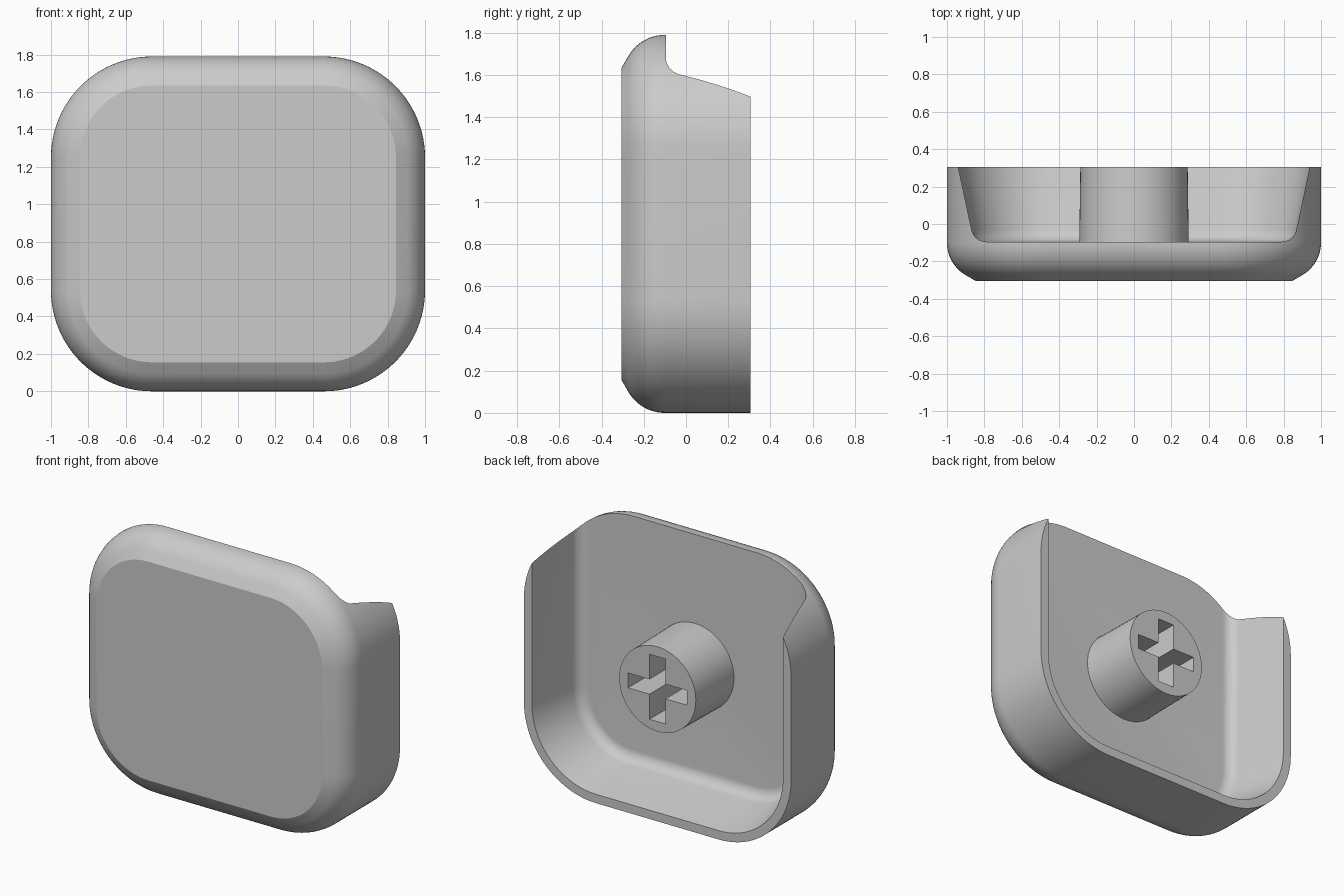
import bpy, bmesh, math
from mathutils import Matrix

if "Cube" in bpy.data.objects:
    bpy.data.objects.remove(bpy.data.objects["Cube"], do_unlink=True)

HEIGHT, RADIUS, HALF_X = 1.79, 0.54, 1.0
FRONT, BACK, FLOOR = -0.305, 0.305, -0.095
MID_Z = HEIGHT / 2
STEPS = 24

grey = bpy.data.materials.new("light_grey_plastic")
grey.use_nodes = True
colour = (0.6, 0.6, 0.6, 1)
grey.diffuse_color = colour
grey.node_tree.nodes["Principled BSDF"].inputs["Base Color"].default_value = colour


def make_object(name, bm):
    bmesh.ops.recalc_face_normals(bm, faces=bm.faces)
    mesh = bpy.data.meshes.new(name)
    bm.to_mesh(mesh)
    bm.free()
    mesh.materials.append(grey)
    obj = bpy.data.objects.new(name, mesh)
    bpy.context.collection.objects.link(obj)
    return obj


def outline(inset, open_top):
    """Rounded rectangle in x, z; an open top runs straight up past the shell."""
    r = RADIUS - inset
    cx = HALF_X - RADIUS
    corners = [(-cx, RADIUS, 180), (cx, RADIUS, 270)]
    if not open_top:
        corners += [(cx, HEIGHT - RADIUS, 0), (-cx, HEIGHT - RADIUS, 90)]
    points = []
    for x, z, start in corners:
        for i in range(STEPS + 1):
            a = math.radians(start + 90 * i / STEPS)
            points.append((x + r * math.cos(a), z + r * math.sin(a)))
    if open_top:
        points += [(cx + r, HEIGHT + 0.3), (-cx - r, HEIGHT + 0.3)]
    return points


def loft(name, profile, open_top=False):
    """Skin a solid through outlines given as (y, inset) pairs."""
    bm = bmesh.new()
    rings = [[bm.verts.new((x, y, z)) for x, z in outline(inset, open_top)]
             for y, inset in profile]
    for a, b in zip(rings, rings[1:]):
        for i in range(len(a)):
            j = (i + 1) % len(a)
            bm.faces.new((a[i], a[j], b[j], b[i]))
    bm.faces.new(rings[0])
    bm.faces.new(rings[-1])
    return make_object(name, bm)


def carve(obj, cutter):
    mod = obj.modifiers.new("carve", "BOOLEAN")
    mod.operation = "DIFFERENCE"
    mod.solver = "EXACT"
    mod.object = cutter
    bpy.context.view_layer.objects.active = obj
    bpy.ops.object.modifier_apply(modifier=mod.name)
    bpy.data.objects.remove(cutter, do_unlink=True)


def smooth(obj):
    bpy.ops.object.select_all(action="DESELECT")
    obj.select_set(True)
    bpy.context.view_layer.objects.active = obj
    bpy.ops.object.shade_smooth_by_angle(angle=math.radians(30))


# Shell: short chamfer, then an arc into the straight skirt
arc_r, sweep = 0.2, math.radians(58)
profile = [(FRONT, 0.155)]
for i in range(13):
    a = sweep * (1 - i / 12)
    profile.append((-0.1 - arc_r * math.sin(a), arc_r * (1 - math.cos(a))))
profile.append((BACK, 0))
shell = loft("cap_shell", profile)

# Hollow: filleted floor and drafted walls, open through the top wall
fillet = [(FLOOR, 0.21)]
for i in range(1, 9):
    a = math.radians(80 * i / 8)
    fillet.append((FLOOR + 0.08 * (1 - math.cos(a)), 0.21 - 0.08 * math.sin(a)))
fillet += [(BACK, 0.06), (BACK + 0.1, 0.04)]
carve(shell, loft("hollow_cutter", fillet, open_top=True))
smooth(shell)

# Mounting stem
bm = bmesh.new()
base = FLOOR - 0.04
bmesh.ops.create_cone(
    bm, cap_ends=True, segments=64, radius1=0.287, radius2=0.293, depth=BACK - base,
    matrix=Matrix.Translation((0, (BACK + base) / 2, MID_Z)) @ Matrix.Rotation(math.pi / 2, 4, "X"))
stem = make_object("mounting_stem", bm)

# Cross-shaped socket in the stem
for width, height in ((0.44, 0.1), (0.12, 0.44)):
    bm = bmesh.new()
    bmesh.ops.create_cube(
        bm, size=1,
        matrix=Matrix.Translation((0, (BACK + FLOOR) / 2 + 0.05, MID_Z))
        @ Matrix.Diagonal((width, BACK - FLOOR + 0.1, height, 1)))
    carve(stem, make_object("socket_cutter", bm))
smooth(stem)
